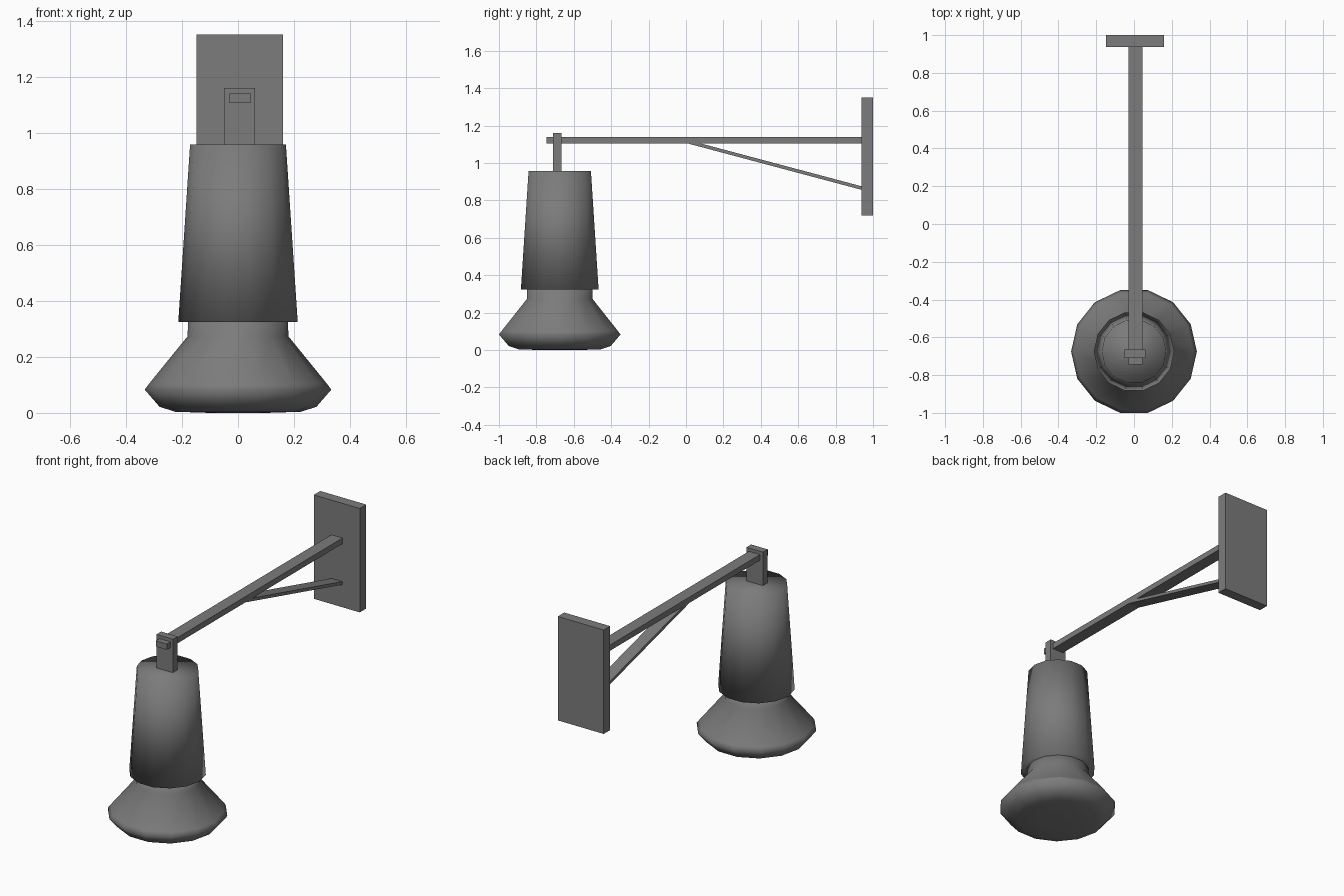
import bpy
import bmesh
from math import cos, sin, tau, atan2, hypot
from mathutils import Matrix, Vector

cube = bpy.data.objects.get("Cube")
if cube:
    bpy.data.objects.remove(cube, do_unlink=True)

SIDES = 14
LAMP_Y = -0.675
ARM_X = (-0.03, 0.044)

grey = bpy.data.materials.new("iron grey")
grey.use_nodes = True
colour = (0.2, 0.2, 0.2, 1)
grey.diffuse_color = colour
grey.node_tree.nodes["Principled BSDF"].inputs["Base Color"].default_value = colour


def finish(name, bm, smooth=False):
    bmesh.ops.recalc_face_normals(bm, faces=bm.faces)
    for face in bm.faces:
        face.smooth = smooth
    mesh = bpy.data.meshes.new(name)
    bm.to_mesh(mesh)
    bm.free()
    mesh.materials.append(grey)
    obj = bpy.data.objects.new(name, mesh)
    bpy.context.collection.objects.link(obj)
    return obj


def box(name, xs, ys, zs):
    """Box between the given limits on each axis."""
    bm = bmesh.new()
    size = [b - a for a, b in (xs, ys, zs)]
    mid = [(a + b) / 2 for a, b in (xs, ys, zs)]
    bmesh.ops.create_cube(bm, size=1, matrix=Matrix.Translation(mid) @ Matrix.Diagonal((*size, 1)))
    return finish(name, bm)


def lathe(name, profile):
    """Closed smooth turned body from (radius, height) points."""
    bm = bmesh.new()
    rings = [[bm.verts.new((r * cos(tau * i / SIDES), LAMP_Y + r * sin(tau * i / SIDES), z))
              for i in range(SIDES)] for r, z in profile]
    for low, high in zip(rings, rings[1:]):
        for i in range(SIDES):
            j = (i + 1) % SIDES
            bm.faces.new((low[i], low[j], high[j], high[i]))
    bm.faces.new(rings[0])
    bm.faces.new(rings[-1])
    return finish(name, bm, smooth=True)


# Wall plate, arm and lamp hanger
box("wall_plate", (-0.148, 0.16), (0.938, 1.0), (0.72, 1.35))
box("arm", ARM_X, (-0.745, 0.94), (1.105, 1.14))
box("hanger", (-0.05, 0.06), (-0.71, -0.665), (0.94, 1.16))

# Diagonal brace, with its ends cut upright against the plate
bm = bmesh.new()
section = [(0.0, 1.107), (0.945, 0.855), (0.945, 0.874), (0.07, 1.107)]
left, right = [[bm.verts.new((x, y, z)) for y, z in section] for x in ARM_X]
bm.faces.new(left)
bm.faces.new(right)
for i in range(4):
    j = (i + 1) % 4
    bm.faces.new((left[i], left[j], right[j], right[i]))
finish("brace", bm)

# Lamp housing and the flared glass bowl beneath it
lathe("housing", [(0.213, 0.325), (0.171, 0.957)])
lathe("bowl", [(0.1, 0.0), (0.225, 0.004), (0.28, 0.022), (0.333, 0.083),
               (0.315, 0.107), (0.18, 0.273), (0.178, 0.335)])
